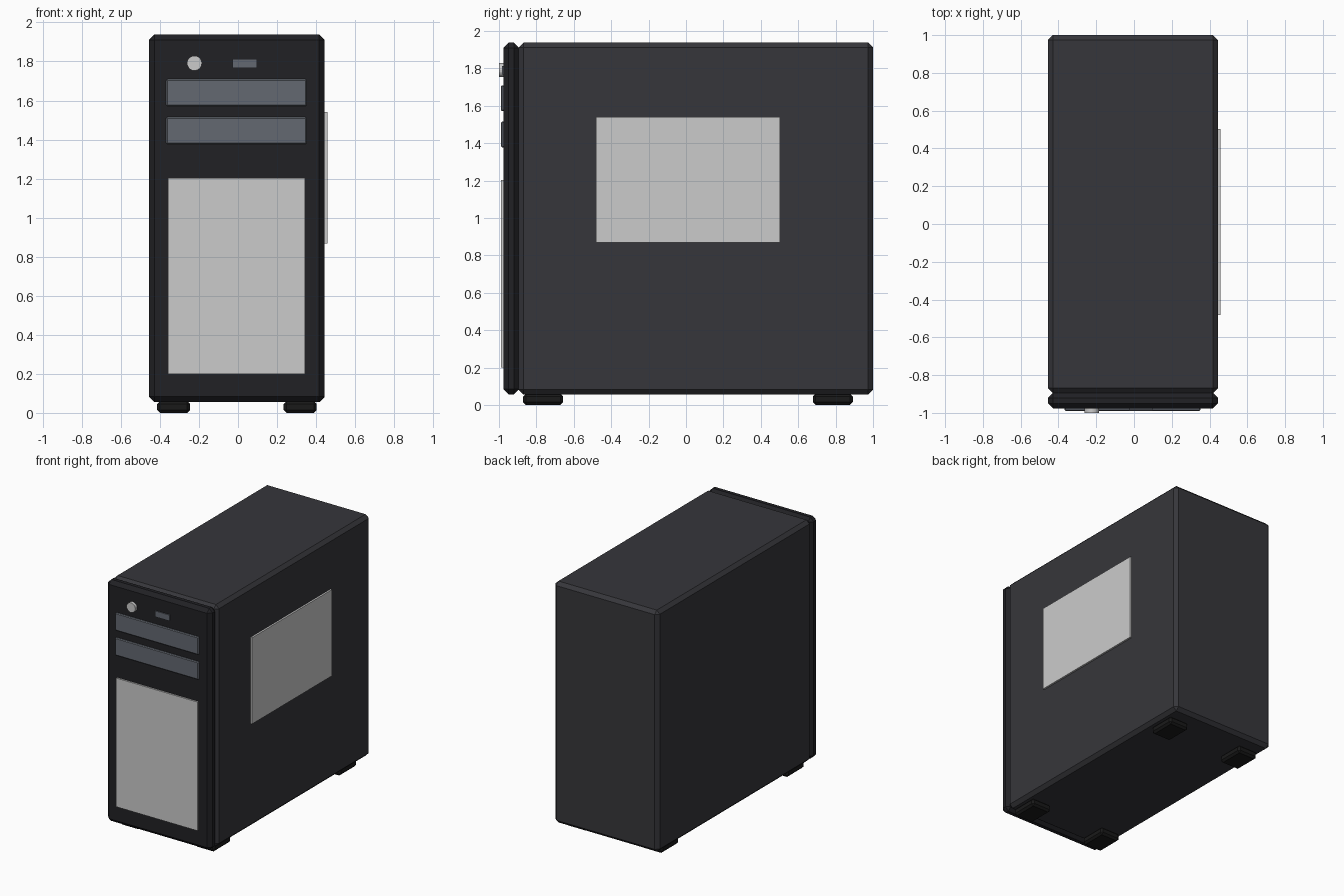
import bpy, bmesh
from mathutils import Matrix

if "Cube" in bpy.data.objects:
    bpy.data.objects.remove(bpy.data.objects["Cube"])

CX = -0.006  # the case is offset slightly because the window sticks out on +x


def material(name, rgb):
    m = bpy.data.materials.new(name)
    m.diffuse_color = (*rgb, 1)
    m.use_nodes = True
    m.node_tree.nodes["Principled BSDF"].inputs["Base Color"].default_value = m.diffuse_color
    return m


case_mat = material("case_paint", (0.037, 0.037, 0.043))
front_mat = material("front_plastic", (0.015, 0.015, 0.018))
bay_mat = material("bay_plastic", (0.127, 0.14, 0.165))
foot_mat = material("rubber", (0.01, 0.01, 0.01))


def finish(name, bm, mat):
    mesh = bpy.data.meshes.new(name)
    bm.to_mesh(mesh)
    bm.free()
    ob = bpy.data.objects.new(name, mesh)
    bpy.context.collection.objects.link(ob)
    if mat:
        mesh.materials.append(mat)
    return ob


def box(name, x, y, z, mat=None, bevel=0.0):
    """Box from (min, max) ranges with an optional one-step chamfer."""
    bm = bmesh.new()
    bmesh.ops.create_cube(bm, size=1)
    for v in bm.verts:
        v.co = [r[0] + (c + 0.5) * (r[1] - r[0]) for c, r in zip(v.co, (x, y, z))]
    if bevel:
        bmesh.ops.bevel(bm, geom=bm.edges[:], offset=bevel, segments=1,
                        profile=0.5, affect='EDGES')
    return finish(name, bm, mat)


def span(centre, size):
    return (centre - size / 2, centre + size / 2)


# Main case and front panel
box("case_body", span(CX, 0.90), (-0.895, 1.0), (0.056, 1.937), case_mat, 0.026)
box("front_panel", span(CX, 0.90), (-0.977, -0.892), (0.056, 1.937), front_mat, 0.028)

# Drive bays
for i, z in enumerate((1.64, 1.446)):
    box(f"drive_bay_{i + 1}", span(CX - 0.002, 0.72), (-0.99, -0.96), span(z, 0.138),
        bay_mat, 0.006)

# Front vent, port and side window
box("front_vent", span(CX - 0.002, 0.70), (-0.99, -0.96), (0.20, 1.203))
box("front_port", span(0.035, 0.124), (-0.985, -0.96), span(1.79, 0.046), bay_mat)
box("side_window", (0.43, 0.458), (-0.481, 0.503), (0.868, 1.54))

# Power button
bm = bmesh.new()
bmesh.ops.create_cone(bm, cap_ends=True, segments=24, radius1=0.038, radius2=0.038,
                      depth=0.04, matrix=Matrix.Translation((-0.223, -0.98, 1.791))
                      @ Matrix.Rotation(1.5707963, 4, 'X'))
finish("power_button", bm, None)

# Feet
for sx, side in ((-1, "left"), (1, "right")):
    for y, end in ((-0.764, "front"), (0.785, "back")):
        box(f"{end}_{side}_foot", span(CX + sx * 0.324, 0.17), span(y, 0.214),
            (0.0, 0.06), foot_mat, 0.015)
